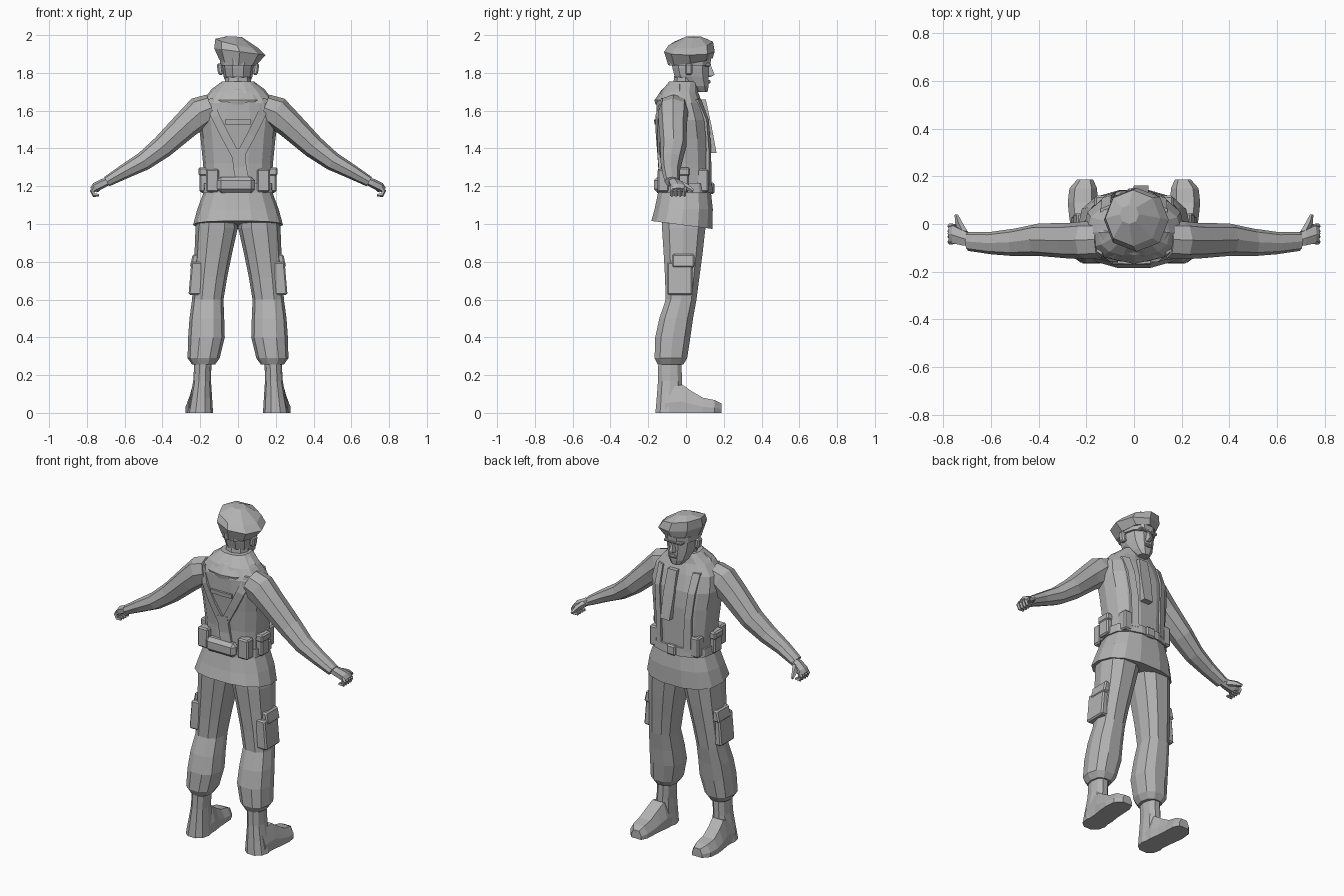
import bpy, bmesh, math
from mathutils import Vector

grey = bpy.data.materials.new("cloth grey")
grey.diffuse_color = (0.45, 0.45, 0.45, 1)


def finish(name, bm, mirror=False):
    bmesh.ops.recalc_face_normals(bm, faces=bm.faces)
    me = bpy.data.meshes.new(name)
    bm.to_mesh(me)
    bm.free()
    me.materials.append(grey)
    ob = bpy.data.objects.new(name, me)
    bpy.context.collection.objects.link(ob)
    if mirror:
        m = ob.modifiers.new("mirror", "MIRROR")
        m.use_mirror_merge = False
    return ob


def skin(name, rings, mirror=False, closed=False):
    """Bridge point rings into one skin, capped unless it loops."""
    bm = bmesh.new()
    vs = [[bm.verts.new(p) for p in r] for r in rings]
    n = len(vs[0])
    pairs = list(zip(vs, vs[1:])) + ([(vs[-1], vs[0])] if closed else [])
    for a, b in pairs:
        for i in range(n):
            j = (i + 1) % n
            bm.faces.new((a[i], a[j], b[j], b[i]))
    if not closed:
        bm.faces.new(vs[0])
        bm.faces.new(vs[-1])
    return finish(name, bm, mirror)


def oval(c, u, v, n, power=2.0):
    """Superellipse ring round c with half axes u and v."""
    pts = []
    for i in range(n):
        a = 2 * math.pi * i / n
        k, s = math.cos(a), math.sin(a)
        k = math.copysign(abs(k) ** (2 / power), k)
        s = math.copysign(abs(s) ** (2 / power), s)
        pts.append(Vector(c) + Vector(u) * k + Vector(v) * s)
    return pts


def stack(name, rows, n, power=2.0, mirror=False, tilt=(0, 0)):
    """Horizontal rings from rows of z, cx, cy, rx, ry; tilt leans the first and last ring."""
    rings = []
    for i, (z, cx, cy, rx, ry) in enumerate(rows):
        t = tilt[0] if i == 0 else tilt[1] if i == len(rows) - 1 else 0
        rings.append(oval((cx, cy, z), (rx, 0, 0), (0, ry, t * ry), n, power))
    return skin(name, rings, mirror)


def tube(name, rows, n, mirror=False):
    """Rings along a limb in the xz plane from rows of x, y, z, half height, half depth."""
    rings = []
    for i, (x, y, z, h, d) in enumerate(rows):
        a, b = rows[max(i - 1, 0)], rows[min(i + 1, len(rows) - 1)]
        t = Vector((b[0] - a[0], 0, b[2] - a[2])).normalized()
        rings.append(oval((x, y, z), Vector((-t.z, 0, t.x)) * h, (0, d, 0), n, 2.3))
    return skin(name, rings, mirror)


def block(name, x, y, z, mirror=False, lean=0.0, bevel=0.008):
    """Box from ranges; lean shifts the top in x."""
    bm = bmesh.new()
    bmesh.ops.create_cube(bm, size=1)
    for v in bm.verts:
        f = v.co + Vector((0.5, 0.5, 0.5))
        v.co = [r[0] + (r[1] - r[0]) * t for r, t in zip((x, y, z), f)]
        v.co.x += lean * f.z
    if bevel:
        bmesh.ops.bevel(bm, geom=bm.edges[:], offset=bevel, segments=1, affect="EDGES")
    return finish(name, bm, mirror)


# Jacket with flared hem
JACKET = [(0.995, 0, -0.022, 0.238, 0.165), (1.08, 0, -0.012, 0.215, 0.157),
          (1.16, 0, -0.008, 0.185, 0.144), (1.22, 0, -0.004, 0.178, 0.132),
          (1.32, 0, -0.004, 0.185, 0.132), (1.45, 0, -0.01, 0.198, 0.138),
          (1.55, 0, -0.02, 0.212, 0.138), (1.64, 0, -0.035, 0.198, 0.124),
          (1.70, 0, -0.035, 0.15, 0.10), (1.755, 0, -0.015, 0.085, 0.075)]
stack("jacket", JACKET, 14, 2.5, tilt=(-0.13, 0))


def chest_y(x, z, side):
    """Depth of the jacket surface at x, z."""
    for a, b in zip(JACKET, JACKET[1:]):
        if a[0] <= z <= b[0]:
            t = (z - a[0]) / (b[0] - a[0])
            cy, rx, ry = (a[i] + (b[i] - a[i]) * t for i in (2, 3, 4))
            return cy + side * ry * max(0, 1 - abs(x / rx) ** 2.5) ** 0.4


def strap(name, path, side, width, mirror=False):
    """Flat webbing laid on the jacket along x, z points."""
    rings = []
    for i, (x, z) in enumerate(path):
        a, b = path[max(i - 1, 0)], path[min(i + 1, len(path) - 1)]
        t = Vector((b[0] - a[0], b[1] - a[1])).normalized() * width / 2
        ring = []
        for s, off in ((-1, -0.02), (1, -0.02), (1, 0.011), (-1, 0.011)):
            px, pz = x - t.y * s, z + t.x * s
            ring.append((px, chest_y(px, pz, side) + side * off, pz))
        rings.append(ring)
    return skin(name, rings, mirror)


# Webbing: crossed at the back, upright at the front, with belt
strap("back_strap", [(0.155, 1.66), (0.12, 1.57), (0.07, 1.47), (0.01, 1.36)], -1, 0.045, True)
strap("back_strap_tail", [(0, 1.40), (0.01, 1.3), (0.03, 1.2)], -1, 0.07)
strap("back_cross_strap", [(-0.07, 1.54), (0.0, 1.54), (0.07, 1.54)], -1, 0.025)
strap("front_strap", [(0.12, 1.66), (0.115, 1.55), (0.1, 1.4), (0.095, 1.2)], 1, 0.04, True)
stack("belt", [(1.165, 0, -0.006, 0.193, 0.15), (1.215, 0, -0.006, 0.19, 0.147)], 14, 2.5)
block("belt_buckle", (-0.03, 0.03), (0.12, 0.15), (1.16, 1.22))
block("rear_pouch", (-0.11, 0.09), (-0.17, -0.11), (1.165, 1.25), bevel=0.02)
block("hip_pouch", (0.15, 0.205), (-0.06, 0.015), (1.17, 1.28), True)
block("hip_pouch_lid", (0.15, 0.21), (-0.065, 0.02), (1.255, 1.30), True)
block("front_pouch", (0.11, 0.165), (0.055, 0.12), (1.17, 1.29), True)
block("back_hip_pouch", (0.1, 0.17), (-0.15, -0.09), (1.17, 1.29), True)

# Rolled hood round the neck, dropping at the front
roll = []
for i in range(12):
    a = 2 * math.pi * i / 12
    k, s = math.cos(a), math.sin(a)
    c = Vector((0.135 * k, -0.035 + 0.09 * s, 1.69 - 0.045 * max(s, 0) - 0.005 * max(-s, 0)))
    roll.append(oval(c, Vector((k, s, -0.7)) * 0.042, Vector((-k * 0.4, -s * 0.4, 1)) * 0.045, 6))
skin("rolled_hood", roll, closed=True)
# Scarf end hanging on the chest
skin("scarf_end", [[(x - w, y0, z), (x + w, y0, z), (x + w, y1, z), (x - w, y1, z)]
                   for x, w, y0, y1, z in ((0.02, 0.03, 0.06, 0.105, 1.66),
                                           (0.025, 0.035, 0.10, 0.135, 1.52),
                                           (0.03, 0.03, 0.12, 0.162, 1.375))])

# Sleeves and cuffs
tube("sleeve", [(0.14, -0.065, 1.615, 0.075, 0.078), (0.20, -0.068, 1.592, 0.085, 0.08),
                (0.27, -0.07, 1.53, 0.074, 0.075), (0.40, -0.066, 1.408, 0.061, 0.068),
                (0.50, -0.077, 1.332, 0.05, 0.058), (0.60, -0.08, 1.278, 0.039, 0.047),
                (0.695, -0.073, 1.224, 0.028, 0.04)], 8, True)

# Hand: palm, curled fingers and thumb
tube("palm", [(0.68, -0.068, 1.23, 0.02, 0.027), (0.715, -0.058, 1.215, 0.024, 0.036),
              (0.755, -0.044, 1.195, 0.024, 0.042), (0.772, -0.04, 1.18, 0.015, 0.038)], 6, True)
for i in range(4):
    y = -0.075 + 0.022 * i
    tube("finger_%d" % (i + 1), [(0.758, y, 1.195, 0.013, 0.011), (0.772, y, 1.175, 0.012, 0.011),
                                 (0.763, y, 1.153, 0.011, 0.01), (0.735, y, 1.153, 0.008, 0.008)], 5, True)
skin("thumb", [oval(c, (r, 0, 0), (0, 0.4 * r, r), 5) for c, r in (
    ((0.715, -0.035, 1.21), 0.02), ((0.735, 0.005, 1.195), 0.016), ((0.745, 0.038, 1.175), 0.008))], True)

# Trousers, bloused over the boots
stack("trouser_leg", [(1.06, 0.11, -0.015, 0.1, 0.12), (0.98, 0.113, -0.012, 0.112, 0.12),
                      (0.85, 0.13, -0.015, 0.1, 0.108), (0.72, 0.147, -0.02, 0.09, 0.095),
                      (0.60, 0.16, -0.026, 0.083, 0.085), (0.50, 0.165, -0.052, 0.092, 0.093),
                      (0.40, 0.167, -0.07, 0.097, 0.097), (0.29, 0.182, -0.08, 0.085, 0.09),
                      (0.255, 0.182, -0.082, 0.06, 0.07)], 10, 2.4, True)
block("thigh_pocket", (0.195, 0.262), (-0.10, 0.035), (0.625, 0.80), True, -0.015)
block("thigh_pocket_flap", (0.17, 0.255), (-0.075, 0.045), (0.77, 0.84), True, -0.015)

# Boots
stack("boot_shaft", [(0.0, 0.2, -0.09, 0.068, 0.075), (0.08, 0.195, -0.088, 0.058, 0.07),
                     (0.17, 0.19, -0.085, 0.047, 0.066), (0.29, 0.185, -0.085, 0.045, 0.064)],
      10, 2.3, True)
foot = []
for y, cx, w, h in ((-0.11, 0.2, 0.06, 0.13), (-0.02, 0.202, 0.062, 0.15), (0.03, 0.21, 0.062, 0.115),
                    (0.09, 0.215, 0.063, 0.08), (0.15, 0.213, 0.058, 0.068), (0.187, 0.205, 0.033, 0.05)):
    foot.append([(cx + w * a, y, h * b) for a, b in
                 ((-1, 0), (1, 0), (1, 0.4), (0.6, 1), (-0.6, 1), (-1, 0.4))])
skin("boot_foot", foot, True)

# Head and face
stack("neck", [(1.68, 0, -0.01, 0.075, 0.065), (1.80, 0, 0.0, 0.067, 0.06)], 8)
stack("head", [(1.70, 0, 0.082, 0.033, 0.034), (1.73, 0, 0.058, 0.058, 0.064),
               (1.78, 0, 0.03, 0.076, 0.094), (1.825, 0, 0.024, 0.084, 0.1),
               (1.90, 0, 0.02, 0.088, 0.11)], 10, 2.3)
skin("nose", [[(-w, 0.1, z), (w, 0.1, z), (w * 0.5, y, z), (-w * 0.5, y, z)]
              for w, y, z in ((0.018, 0.13, 1.778), (0.021, 0.151, 1.79), (0.01, 0.134, 1.835))])
block("brow", (-0.06, 0.06), (0.07, 0.132), (1.835, 1.852), bevel=0.005)
block("lips", (-0.024, 0.024), (0.09, 0.131), (1.745, 1.763), bevel=0.005)
block("ear", (0.076, 0.105), (-0.005, 0.035), (1.79, 1.85), True, 0.008)

# Beret sagging to one side, with its band
stack("beret_band", [(1.84, 0.003, 0.02, 0.097, 0.115), (1.875, 0.003, 0.02, 0.1, 0.118)], 10)
beret = []
for x, y, z, rx, ry, slope, rise in ((0.003, 0.023, 1.86, 0.102, 0.118, -0.1, 0.15),
                                     (0.01, 0.018, 1.912, 0.136, 0.134, -0.13, 0.0),
                                     (-0.005, 0.025, 1.955, 0.115, 0.118, -0.22, 0.08),
                                     (-0.02, 0.04, 1.992, 0.04, 0.04, -0.05, 0.0)):
    beret.append(oval((x, y, z), (rx, 0, slope * rx), (0, ry, rise * ry), 8, 2.1))
skin("beret", beret)
